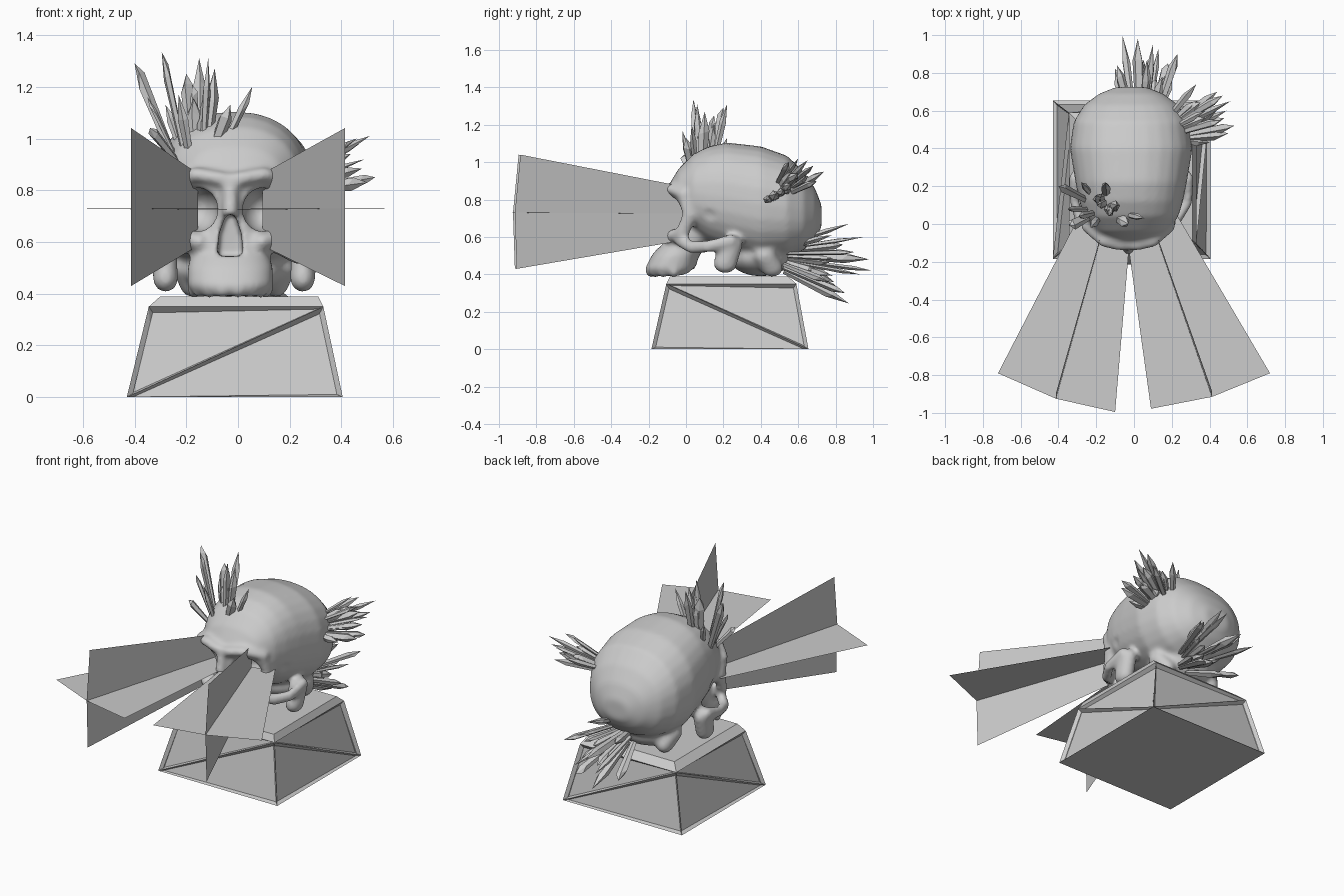
import bpy, bmesh, math, random
from mathutils import Vector, Matrix

if "Cube" in bpy.data.objects:
    bpy.data.objects.remove(bpy.data.objects["Cube"])

random.seed(4)
CX, FX = -0.015, -0.03          # centre lines of cranium and face


def finish(bm, name, smooth=False):
    bmesh.ops.recalc_face_normals(bm, faces=bm.faces)
    me = bpy.data.meshes.new(name)
    bm.to_mesh(me)
    bm.free()
    ob = bpy.data.objects.new(name, me)
    bpy.context.collection.objects.link(ob)
    for p in me.polygons:
        p.use_smooth = smooth
    return ob


def blob(bm, c, r):
    m = Matrix.Translation(c) @ Matrix.Diagonal((*r, 1))
    bmesh.ops.create_uvsphere(bm, u_segments=20, v_segments=12, radius=1, matrix=m)


def bar(bm, pts, r):
    """Rounded bar along points, made from overlapping blobs."""
    for a, b in zip(pts, pts[1:]):
        a, b = Vector(a), Vector(b)
        for i in range(6):
            blob(bm, a.lerp(b, i / 5), r)


def loft(bm, rings):
    vs = [[bm.verts.new(p) for p in ring] for ring in rings]
    n = len(vs[0])
    for a, b in zip(vs, vs[1:]):
        for i in range(n):
            j = (i + 1) % n
            bm.faces.new((a[i], a[j], b[j], b[i]))
    bm.faces.new(vs[0][::-1])
    bm.faces.new(vs[-1])


def oval(a, b, e=2.3, n=28):
    for i in range(n):
        t = 2 * math.pi * i / n
        c, s = math.cos(t), math.sin(t)
        yield (a * math.copysign(abs(c) ** (2 / e), c),
               b * math.copysign(abs(s) ** (2 / e), s))


# Pedestal: tapered block with triangular recessed panels on every side
bm = bmesh.new()
levels = [(0, -.43, .405, -.185, .655), (.35, -.345, .33, -.105, .59), (.39, -.30, .31, -.085, .545)]
rows = [[bm.verts.new(p) for p in ((x0, y0, z), (x1, y0, z), (x1, y1, z), (x0, y1, z))]
        for z, x0, x1, y0, y1 in levels]
panels = []
for i in range(4):
    j = (i + 1) % 4
    (a, b), (c, d) = (rows[0][i], rows[0][j]), (rows[1][j], rows[1][i])
    if i % 2 == 0:
        panels += [bm.faces.new((a, b, c)), bm.faces.new((a, c, d))]
    else:
        panels += [bm.faces.new((a, b, d)), bm.faces.new((b, c, d))]
    bm.faces.new((rows[1][i], rows[1][j], rows[2][j], rows[2][i]))
bm.faces.new(rows[0][::-1])
bm.faces.new(rows[2])
bmesh.ops.recalc_face_normals(bm, faces=bm.faces)
bmesh.ops.inset_individual(bm, faces=panels, thickness=.025, depth=-.02)
finish(bm, "pedestal")

# Skull: cranium loft along y
bm = bmesh.new()
stations = [(-.085, .10, .80, .89), (-.04, .19, .70, .965), (.04, .25, .62, 1.045),
            (.12, .275, .56, 1.085), (.22, .295, .52, 1.105), (.40, .325, .47, 1.085),
            (.54, .305, .49, 1.035), (.63, .25, .53, .95), (.69, .17, .59, .86), (.725, .08, .65, .77)]
loft(bm, [[(CX + u, y, (z0 + z1) / 2 + v) for u, v in oval(w, (z1 - z0) / 2)]
          for y, w, z0, z1 in stations])
# Face and upper jaw loft along z
levels = [(.395, -.20, .03, .135), (.43, -.22, .05, .165), (.50, -.185, .07, .165),
          (.56, -.135, .12, .15), (.64, -.115, .2, .15), (.74, -.105, .2, .17), (.85, -.11, .2, .19)]
loft(bm, [[(FX + u, (y0 + y1) / 2 + v, z) for u, v in oval(w, (y1 - y0) / 2)]
          for z, y0, y1, w in levels])
# Nose bridge and skull base
bar(bm, [(FX, -.105, .84), (FX, -.12, .76), (FX, -.13, .71)], (.032, .035, .03))
blob(bm, (CX, .40, .49), (.20, .17, .10))
for s in (-1, 1):
    # Brow, outer eye rim, cheek arch, mastoid lobe, tooth row
    bar(bm, [(FX + s * .04, -.105, .845), (FX + s * .13, -.085, .86), (FX + s * .215, -.01, .83)], (.035, .04, .03))
    bar(bm, [(FX + s * .215, -.01, .83), (FX + s * .225, .02, .72), (FX + s * .205, -.02, .62),
             (FX + s * .12, -.09, .60)], (.03, .04, .035))
    bar(bm, [(FX + s * .19, -.03, .58), (FX + s * .26, .03, .545), (CX + s * .30, .12, .55),
             (CX + s * .305, .24, .58)], (.026, .035, .035))
    bar(bm, [(CX + s * .27, .24, .56), (CX + s * .265, .21, .46)], (.05, .065, .055))
    bar(bm, [(CX + s * .19, .42, .5), (CX + s * .16, .46, .435)], (.05, .06, .05))
    for k in range(4):
        t = math.radians(12 + 22 * k)
        blob(bm, (FX + s * .145 * math.sin(t), -.03 - .165 * math.cos(t), .42), (.027, .027, .04))
skull = finish(bm, "skull", True)

# Cutters: eye sockets, temple hollows, nose opening, palate
bm = bmesh.new()
for s in (-1, 1):
    blob(bm, (FX + s * .125, -.06, .725), (.08, .13, .085))
    blob(bm, (CX + s * .36, .09, .69), (.12, .13, .11))
loft(bm, [[(FX + u * k, y, z) for u, z in ((-.058, .545), (.058, .545), (.05, .63), (.02, .705), (-.02, .705), (-.05, .63))]
          for y, k in ((-.25, 1), (-.02, .8))])
blob(bm, (FX, -.02, .385), (.10, .13, .06))
cutter = finish(bm, "socket_cutter")
cutter.hide_render = True
cutter.hide_set(True)


def remesh(size):
    m = skull.modifiers.new("remesh", "REMESH")
    m.mode, m.voxel_size, m.use_smooth_shade = "VOXEL", size, True


def soften(n):
    m = skull.modifiers.new("soften", "SMOOTH")
    m.factor, m.iterations = .5, n


remesh(.012)
soften(6)
m = skull.modifiers.new("sockets", "BOOLEAN")
m.operation, m.object, m.solver = "DIFFERENCE", cutter, "EXACT"
remesh(.011)
soften(4)

# Eye beams: two crossed, widening sheets per eye
for name, near, far, outer, inner in (
        ("left_eye_beam", (-.155, 0, .725), (-.413, -.925, .73), (-.72, -.79, .73), (-.10, -.995, .73)),
        ("right_eye_beam", (.095, 0, .725), (.413, -.915, .73), (.72, -.79, .73), (.09, -.978, .73))):
    bm = bmesh.new()
    near, far = Vector(near), Vector(far)
    top, low = far + Vector((0, .03, .31)), far + Vector((0, .01, -.30))
    for tip in (Vector(outer), Vector(inner), top, low):
        corner = near + (tip - far).normalized() * .14
        bm.faces.new([bm.verts.new(p) for p in (near, far, tip, corner)])
    finish(bm, name)


def crystal(bm, base, tip, r):
    """Five-sided shard, widest near its end, with an off-centre point."""
    d = tip - base
    rot = d.to_track_quat("Z", "Y").to_matrix()
    spin, flat, n = random.random() * 6, random.uniform(.55, .9), 5
    rings = []
    for h, k in ((0, .6), (random.uniform(.68, .85), 1)):
        rings.append([bm.verts.new(base + d * h + rot @ Vector((
            r * k * math.cos(spin + i * math.tau / n), r * k * flat * math.sin(spin + i * math.tau / n),
            random.uniform(-.1, .1) * d.length * h))) for i in range(n)])
    end = bm.verts.new(tip)
    bm.faces.new(rings[0][::-1])
    for i in range(n):
        j = (i + 1) % n
        bm.faces.new((rings[0][i], rings[0][j], rings[1][j], rings[1][i]))
        bm.faces.new((rings[1][i], rings[1][j], end))


def cluster(name, root, tips, fill):
    bm = bmesh.new()
    root = Vector(root)
    tips = [Vector(t) for t in tips]
    axis = (sum(tips, Vector()) / len(tips) - root).normalized()
    # small shards fill the space between the measured ones
    for _ in range(fill):
        a, b = random.sample(tips, 2)
        tips.append(root.lerp(a.lerp(b, random.uniform(.2, .8)), random.uniform(.65, .9)))
    for t in tips:
        off = t - root
        side = off - axis * off.dot(axis)
        crystal(bm, root + side * .35, t, random.uniform(.016, .032))
    finish(bm, name)


cluster("crown_crystals", (-.17, .08, .90),
        [(-.40, .20, 1.29), (-.295, .04, 1.335), (-.15, .22, 1.31), (-.115, .06, 1.31), (-.09, .10, 1.27),
         (.055, .03, 1.20), (-.35, .08, 1.16), (-.23, -.02, 1.17), (-.20, .15, 1.25), (-.03, .0, 1.13),
         (-.28, .22, 1.13), (-.34, -.01, 1.04)], 6)
cluster("side_crystals", (.20, .49, .83),
        [(.51, .65, 1.01), (.53, .52, .85), (.47, .68, .98), (.40, .43, .80), (.49, .60, .92),
         (.33, .74, .95), (.46, .55, 1.0), (.50, .48, .83), (.44, .70, .90), (.38, .60, 1.02)], 7)
cluster("rear_crystals", (.05, .53, .49),
        [(-.06, .995, .42), (.02, .98, .48), (.10, .95, .60), (.23, .90, .52), (.07, .87, .67),
         (.18, .85, .30), (.05, .87, .245), (-.10, .82, .32), (.13, .93, .40), (-.09, .84, .56),
         (.20, .76, .36), (.15, .78, .61)], 7)
